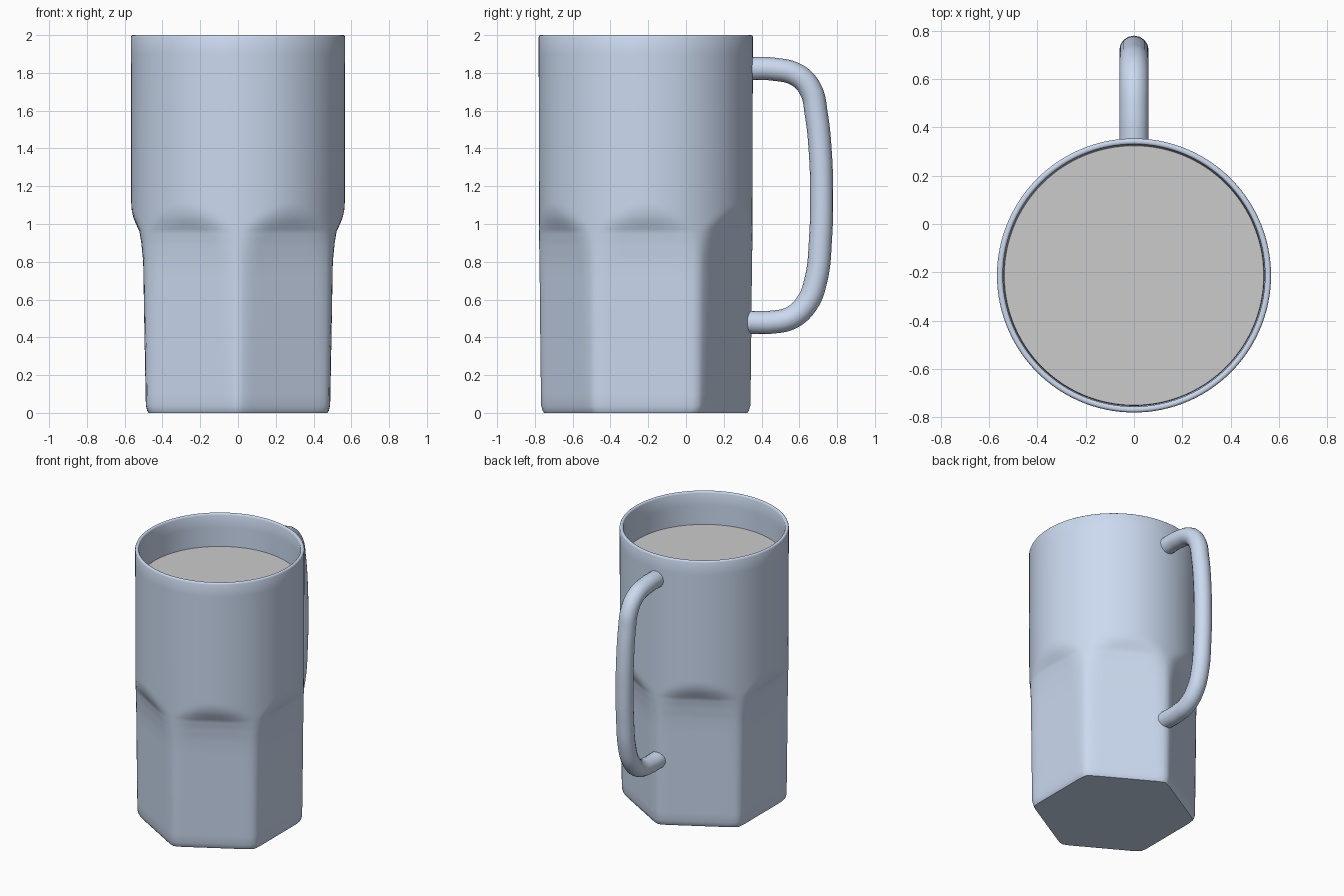
import bpy, bmesh
from math import sin, cos, pi

if "Cube" in bpy.data.objects:
    bpy.data.objects.remove(bpy.data.objects["Cube"])

CY = -0.213          # mug axis in y
SEG = 120            # columns around the mug

blue = bpy.data.materials.new("pale_blue")
blue.diffuse_color = (0.6, 0.7, 0.87, 1)
blue.use_nodes = True
blue.node_tree.nodes["Principled BSDF"].inputs["Base Color"].default_value = blue.diffuse_color


def interp(pts, z):
    for (z0, v0), (z1, v1) in zip(pts, pts[1:]):
        if z <= z1:
            return v0 + (v1 - v0) * (z - z0) / (z1 - z0)
    return pts[-1][1]


def smooth_min(a, b, k=0.03):
    h = max(k - abs(a - b), 0) / k
    return min(a, b) - h * h * k / 4


# Distance of the six flats from the axis, and round radius, by height
FLAT = [(0, .474), (.012, .481), (.04, .488), (.4, .495), (.8, .502), (.9, .512),
        (.96, .522), (1.0, .54), (1.03, .556), (1.08, .58), (1.15, .62), (2, .8)]
ROUND = [(0, .545), (.012, .552), (.04, .56), (1, .565), (2, .567)]


def radius(t, z):
    # corners point along +y and -y
    d = (t - pi / 2) % (pi / 3) - pi / 6
    return smooth_min(interp(ROUND, z), interp(FLAT, z) / cos(d))


def make_object(name, bm, material=None):
    bmesh.ops.recalc_face_normals(bm, faces=bm.faces)
    me = bpy.data.meshes.new(name)
    bm.to_mesh(me)
    bm.free()
    ob = bpy.data.objects.new(name, me)
    bpy.context.collection.objects.link(ob)
    if material:
        me.materials.append(material)
    bpy.context.view_layer.objects.active = ob
    ob.select_set(True)
    bpy.ops.object.shade_smooth_by_angle(angle=0.7)
    ob.select_set(False)
    return ob


def loft(name, rows, material=None):
    """rows: (z, inset) rings following the mug's outline, capped at both ends"""
    bm = bmesh.new()
    rings = []
    for z, inset in rows:
        ring = []
        for i in range(SEG):
            t = 2 * pi * i / SEG
            r = radius(t, z) - inset
            ring.append(bm.verts.new((r * cos(t), CY + r * sin(t), z)))
        rings.append(ring)
    for a, b in zip(rings, rings[1:]):
        for i in range(SEG):
            j = (i + 1) % SEG
            bm.faces.new((a[i], a[j], b[j], b[i]))
    bm.faces.new(rings[0])
    bm.faces.new(rings[-1])
    return make_object(name, bm, material)


# Mug: hexagonal base blending into a round top, hollow inside
outer = [0, .012, .025, .04, .1, .25, .4, .6, .7, .8, .84, .88] + \
        [.9 + .015 * i for i in range(18)] + [1.3, 1.6, 1.9]
rows = [(z, 0) for z in outer]
rows += [(1.99, 0), (1.997, .003), (2.0, .007), (2.0, .018), (1.997, .022), (1.99, .025)]
rows += [(z, .025) for z in reversed(outer) if z > .05]
loft("mug_body", rows, blue)

# Drink: disc resting against the inner wall
loft("drink", [(1.70, .027), (1.75, .027), (1.76, .03)])

# Handle: round tube along a smooth path in the y-z plane
path = [(.335, 1.822), (.46, 1.82), (.59, 1.787), (.66, 1.71), (.69, 1.58), (.711, 1.38),
        (.718, 1.17), (.712, .92), (.687, .70), (.64, .58), (.56, .505), (.45, .48), (.325, .48)]
cu = bpy.data.curves.new("handle", 'CURVE')
cu.dimensions = '3D'
cu.bevel_depth = 0.061
cu.bevel_resolution = 6
cu.use_fill_caps = True
cu.resolution_u = 6
sp = cu.splines.new('BEZIER')
sp.bezier_points.add(len(path) - 1)
for p, (y, z) in zip(sp.bezier_points, path):
    p.co = (0, y, z)
    p.handle_left_type = p.handle_right_type = 'AUTO'
cu.materials.append(blue)
handle = bpy.data.objects.new("handle", cu)
bpy.context.collection.objects.link(handle)
